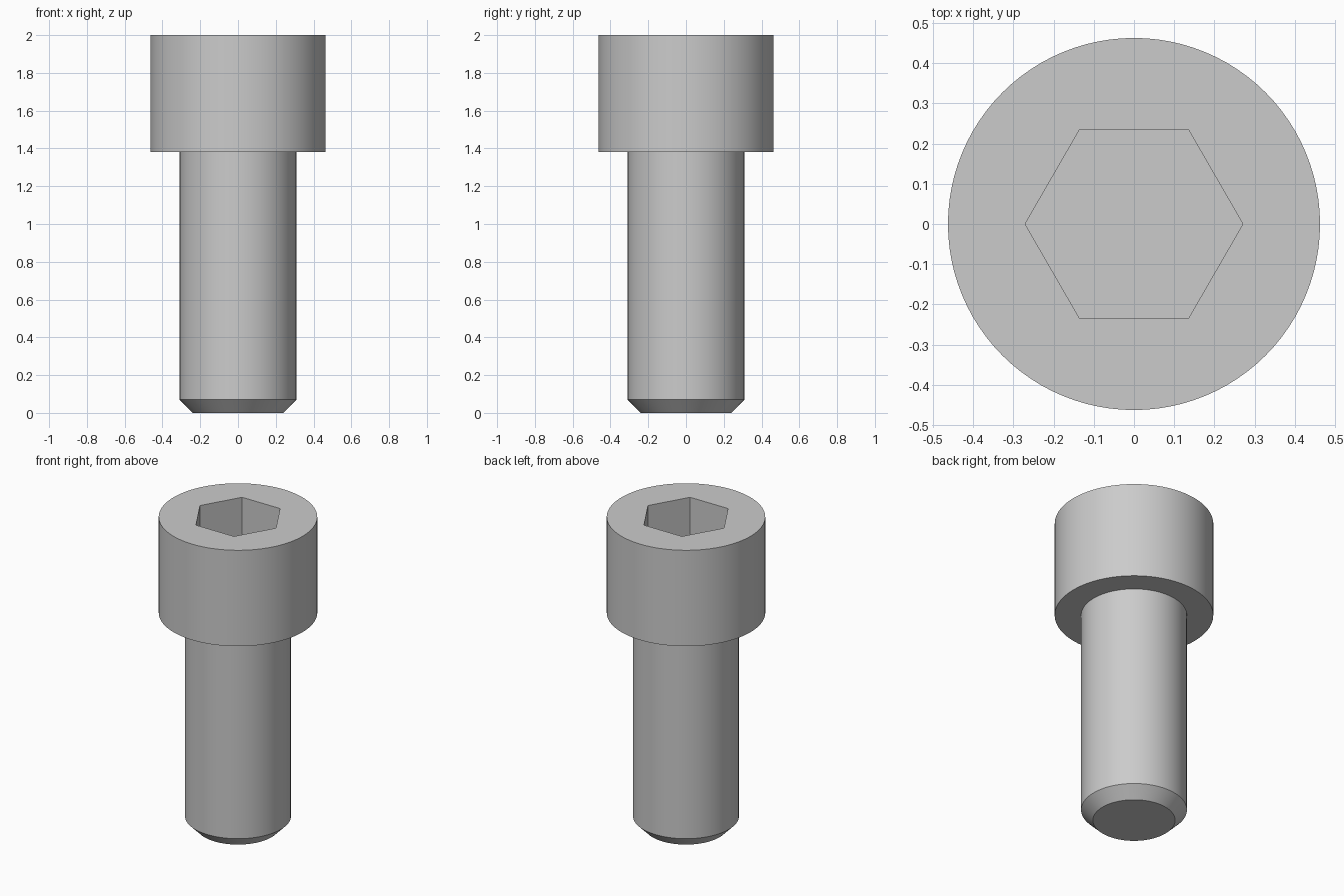
import bpy
import bmesh
from math import cos, sin, tau, radians

if "Cube" in bpy.data.objects:
    bpy.data.objects.remove(bpy.data.objects["Cube"], do_unlink=True)

SIDES = 96
HEAD_R, SHANK_R, TIP_R = 0.463, 0.309, 0.24
TOP, SHOULDER, CHAMFER = 2.0, 1.382, 0.07
SOCKET_R, SOCKET_DEPTH = 0.271, 0.31

steel = bpy.data.materials.new("plain_grey_steel")
steel.use_nodes = True
grey = (0.6, 0.6, 0.6, 1)
steel.diffuse_color = grey
steel.node_tree.nodes["Principled BSDF"].inputs["Base Color"].default_value = grey


def turned(name, profile, sides):
    """Solid of revolution from (radius, height) pairs, listed bottom to top."""
    bm = bmesh.new()
    rings = [[bm.verts.new((r * cos(tau * i / sides), r * sin(tau * i / sides), z))
              for i in range(sides)] for r, z in profile]
    for low, high in zip(rings, rings[1:]):
        for i in range(sides):
            j = (i + 1) % sides
            bm.faces.new((low[i], low[j], high[j], high[i]))
    bm.faces.new(rings[0][::-1])
    bm.faces.new(rings[-1])
    mesh = bpy.data.meshes.new(name)
    bm.to_mesh(mesh)
    bm.free()
    mesh.materials.append(steel)
    obj = bpy.data.objects.new(name, mesh)
    bpy.context.collection.objects.link(obj)
    return obj


# Screw body: chamfered tip, shank, shoulder and cylindrical head
screw = turned("cap_screw", [(TIP_R, 0), (SHANK_R, CHAMFER), (SHANK_R, SHOULDER),
                             (HEAD_R, SHOULDER), (HEAD_R, TOP)], SIDES)

# Hexagonal drive socket
cutter = turned("socket_cutter", [(SOCKET_R, TOP - SOCKET_DEPTH), (SOCKET_R, TOP + 0.1)], 6)
cutter.hide_render = True

socket = screw.modifiers.new("hex_socket", "BOOLEAN")
socket.operation = "DIFFERENCE"
socket.solver = "EXACT"
socket.object = cutter

bpy.ops.object.select_all(action="DESELECT")
screw.select_set(True)
bpy.context.view_layer.objects.active = screw
bpy.ops.object.modifier_apply(modifier=socket.name)
bpy.data.objects.remove(cutter, do_unlink=True)

# Smooth round walls, crisp edges
bpy.ops.object.shade_smooth_by_angle(angle=radians(30))
